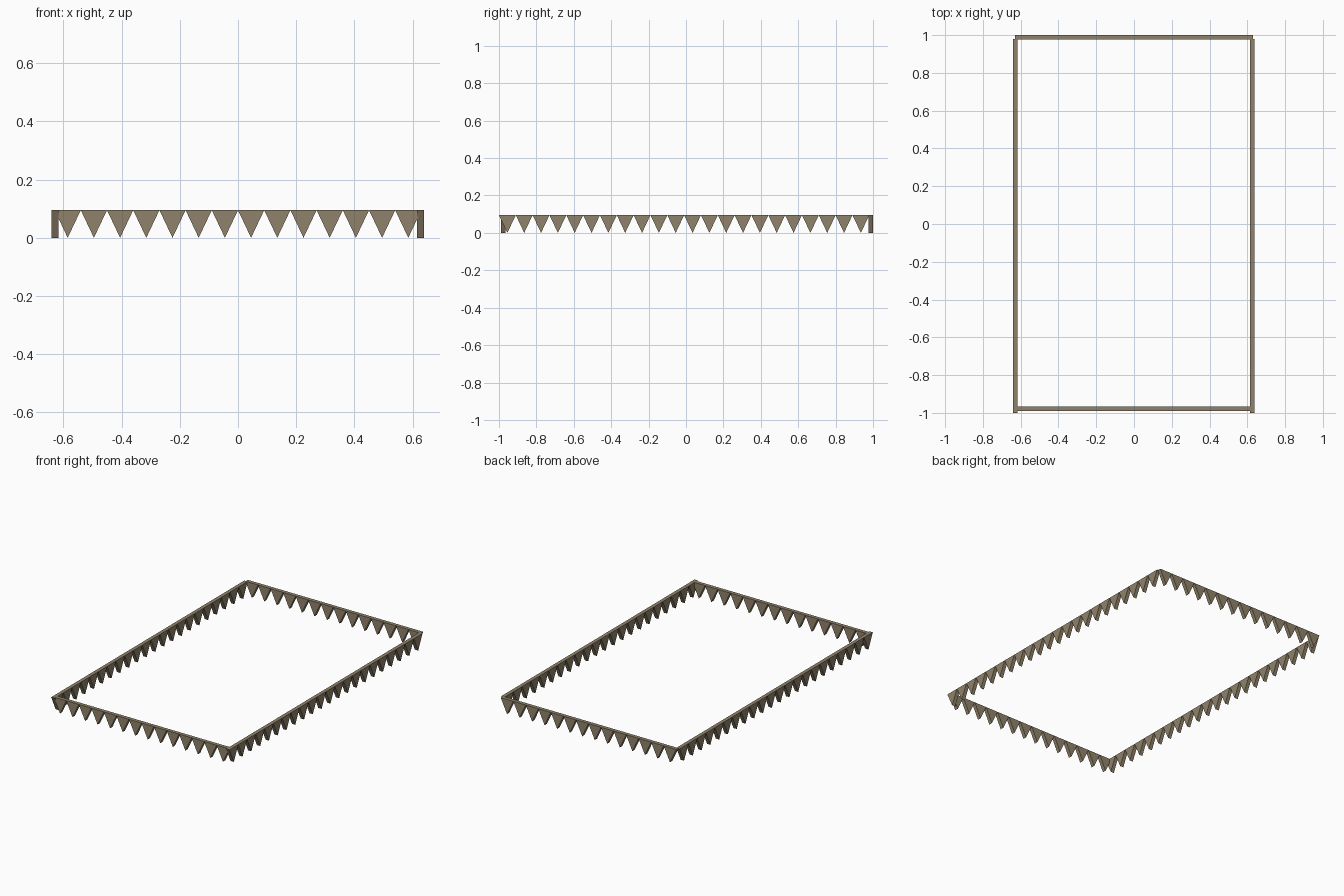
import bpy, bmesh
from mathutils import Vector

if "Cube" in bpy.data.objects:
    bpy.data.objects.remove(bpy.data.objects["Cube"])

HEIGHT, PITCH, THICK = 0.095, 0.09, 0.024

mat = bpy.data.materials.new("weathered tan")
mat.diffuse_color = (0.28, 0.226, 0.145, 1)
mat.use_nodes = True
mat.node_tree.nodes["Principled BSDF"].inputs["Base Color"].default_value = mat.diffuse_color


def toothed_trim(name, start, along, depth, count):
    """Row of downward triangular teeth joined along their top edge."""
    start, along = Vector(start), Vector(along)
    out, up = Vector(depth) * THICK, Vector((0, 0, HEIGHT))
    bm = bmesh.new()
    for i in range(count):
        a = start + along * PITCH * i
        b = a + along * PITCH
        tri = [a + up, b + up, (a + b) / 2]
        near = [bm.verts.new(p) for p in tri]
        far = [bm.verts.new(p + out) for p in tri]
        bm.faces.new(near)
        bm.faces.new(far[::-1])
        for k in range(3):
            j = (k + 1) % 3
            bm.faces.new((near[j], near[k], far[k], far[j]))
    bmesh.ops.recalc_face_normals(bm, faces=bm.faces)
    me = bpy.data.meshes.new(name)
    bm.to_mesh(me)
    bm.free()
    me.materials.append(mat)
    ob = bpy.data.objects.new(name, me)
    bpy.context.collection.objects.link(ob)


# short sides, running along x
toothed_trim("front_trim", (-0.63, -0.99, 0), (1, 0, 0), (0, 1, 0), 14)
toothed_trim("back_trim", (-0.63, 0.976, 0), (1, 0, 0), (0, 1, 0), 14)
# long sides, running along y
toothed_trim("left_trim", (-0.641, -1.0, 0), (0, 1, 0), (1, 0, 0), 22)
toothed_trim("right_trim", (0.615, -1.0, 0), (0, 1, 0), (1, 0, 0), 22)
